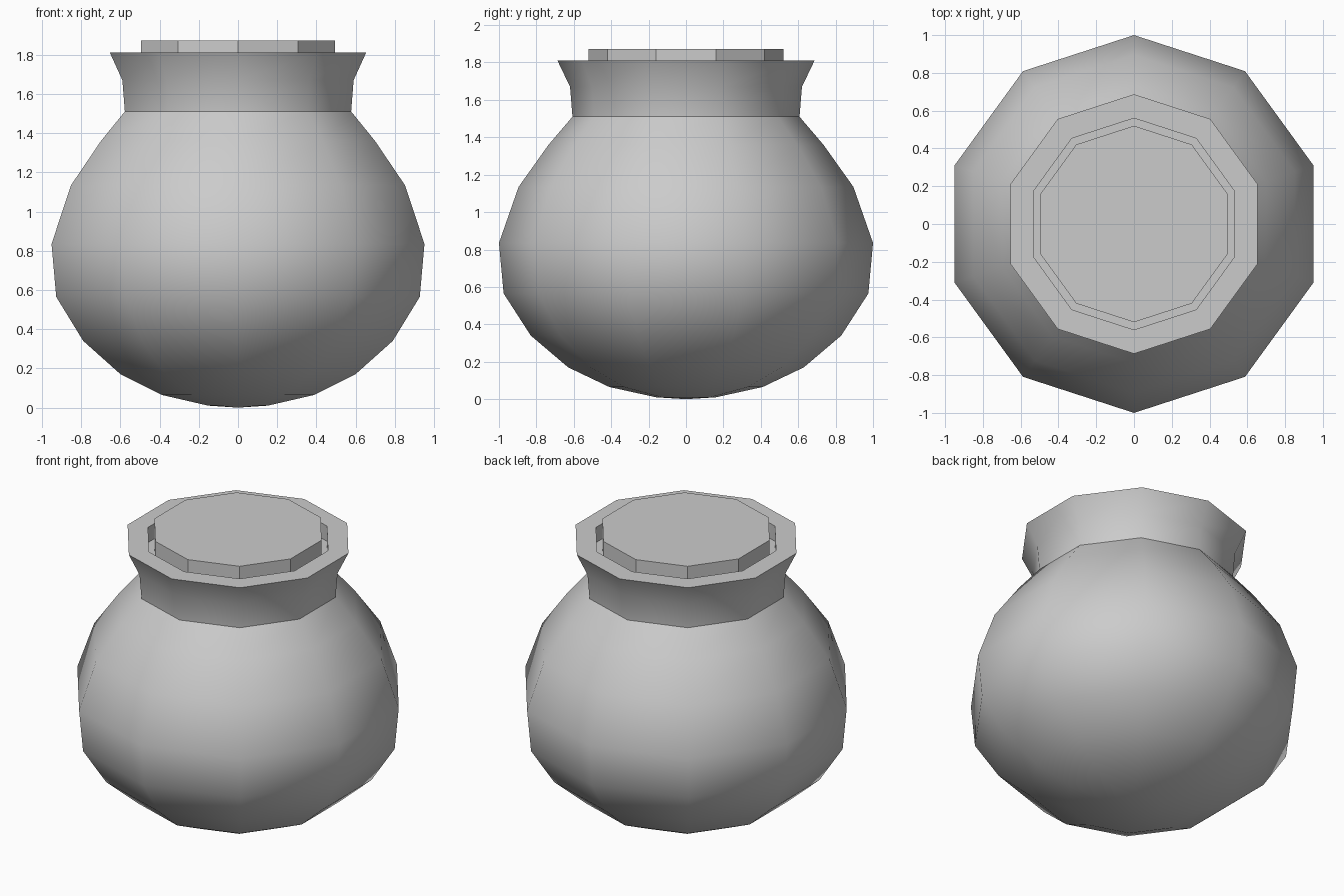
import bpy, bmesh, math

if "Cube" in bpy.data.objects:
    bpy.data.objects.remove(bpy.data.objects["Cube"])

SIDES = 10

def lathe(name, profile):
    """Revolve (radius, z) points about z; radius 0 makes a pole."""
    bm = bmesh.new()
    rings = []
    for r, z in profile:
        if r == 0:
            rings.append([bm.verts.new((0, 0, z))] * SIDES)
        else:
            angles = [math.pi / 2 + 2 * math.pi * i / SIDES for i in range(SIDES)]
            rings.append([bm.verts.new((r * math.cos(a), r * math.sin(a), z)) for a in angles])
    for low, high in zip(rings, rings[1:]):
        for i in range(SIDES):
            j = (i + 1) % SIDES
            corners = list(dict.fromkeys((low[i], low[j], high[j], high[i])))
            bm.faces.new(corners)
    bmesh.ops.recalc_face_normals(bm, faces=bm.faces)
    mesh = bpy.data.meshes.new(name)
    bm.to_mesh(mesh)
    bm.free()
    obj = bpy.data.objects.new(name, mesh)
    bpy.context.collection.objects.link(obj)
    return obj

# Round jar with flared neck, flat rim and recessed mouth
jar = lathe("jar_body", [
    (0, 0), (0.16, 0.01), (0.41, 0.065), (0.63, 0.17), (0.83, 0.34),
    (0.975, 0.565), (1.0, 0.835), (0.895, 1.135), (0.735, 1.36),
    (0.607, 1.51), (0.62, 1.67), (0.687, 1.81),
    (0.56, 1.81), (0.56, 1.71), (0, 1.71)])
bpy.context.view_layer.objects.active = jar
jar.select_set(True)
bpy.ops.object.shade_smooth_by_angle(angle=math.radians(40))

# Flat-sided stopper set into the mouth
lathe("stopper", [(0, 1.71), (0.52, 1.71), (0.52, 1.873), (0, 1.873)])
